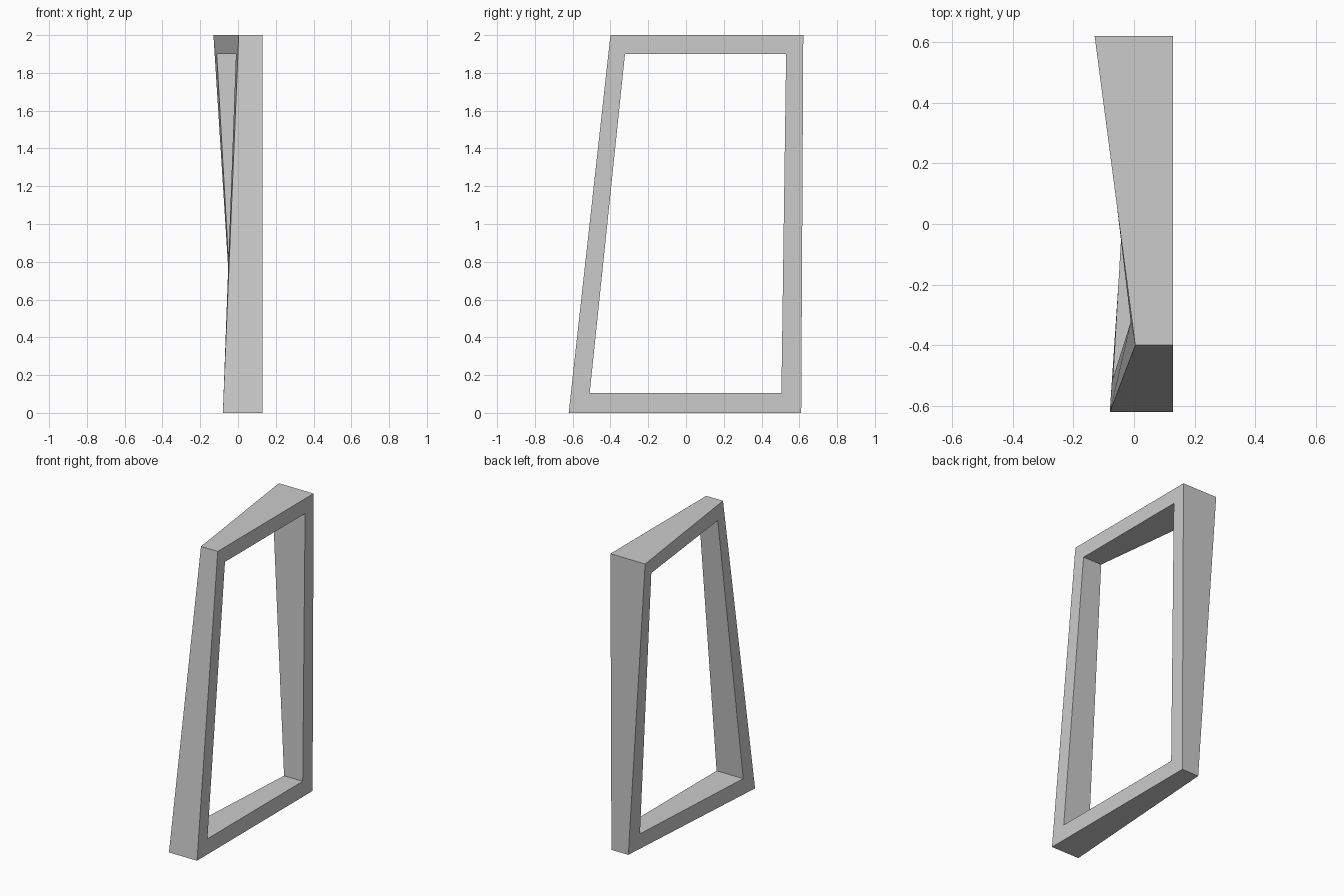
import bpy, bmesh

if "Cube" in bpy.data.objects:
    bpy.data.objects.remove(bpy.data.objects["Cube"])

H, X_FLAT = 2.0, 0.129


def mix(a, b, t):
    return a + (b - a) * t


def twisted_x(y, z):
    # Depth of the twisted left face, blended between its four corners
    t = z / H
    s = (y - mix(-0.621, -0.40, t)) / (mix(0.61, 0.621, t) - mix(-0.621, -0.40, t))
    return mix(mix(-0.08, 0.004, t), mix(0.003, -0.13, t), s)


# Frame profile loops as (y, z)
outer = [(-0.621, 0), (0.61, 0), (0.621, H), (-0.40, H)]
inner = [(-0.51, 0.105), (0.505, 0.105), (0.53, 1.9), (-0.323, 1.9)]

bm = bmesh.new()


def loop(points, flat):
    return [bm.verts.new((X_FLAT if flat else twisted_x(y, z), y, z)) for y, z in points]


# Four loops around the section, bridged into a closed ring
loops = [loop(outer, True), loop(inner, True), loop(inner, False), loop(outer, False)]
for a, b in zip(loops, loops[1:] + loops[:1]):
    for i in range(4):
        j = (i + 1) % 4
        bm.faces.new((a[i], a[j], b[j], b[i]))
bmesh.ops.recalc_face_normals(bm, faces=bm.faces)

mesh = bpy.data.meshes.new("twisted_frame")
bm.to_mesh(mesh)
bm.free()
bpy.context.collection.objects.link(bpy.data.objects.new("twisted_frame", mesh))
